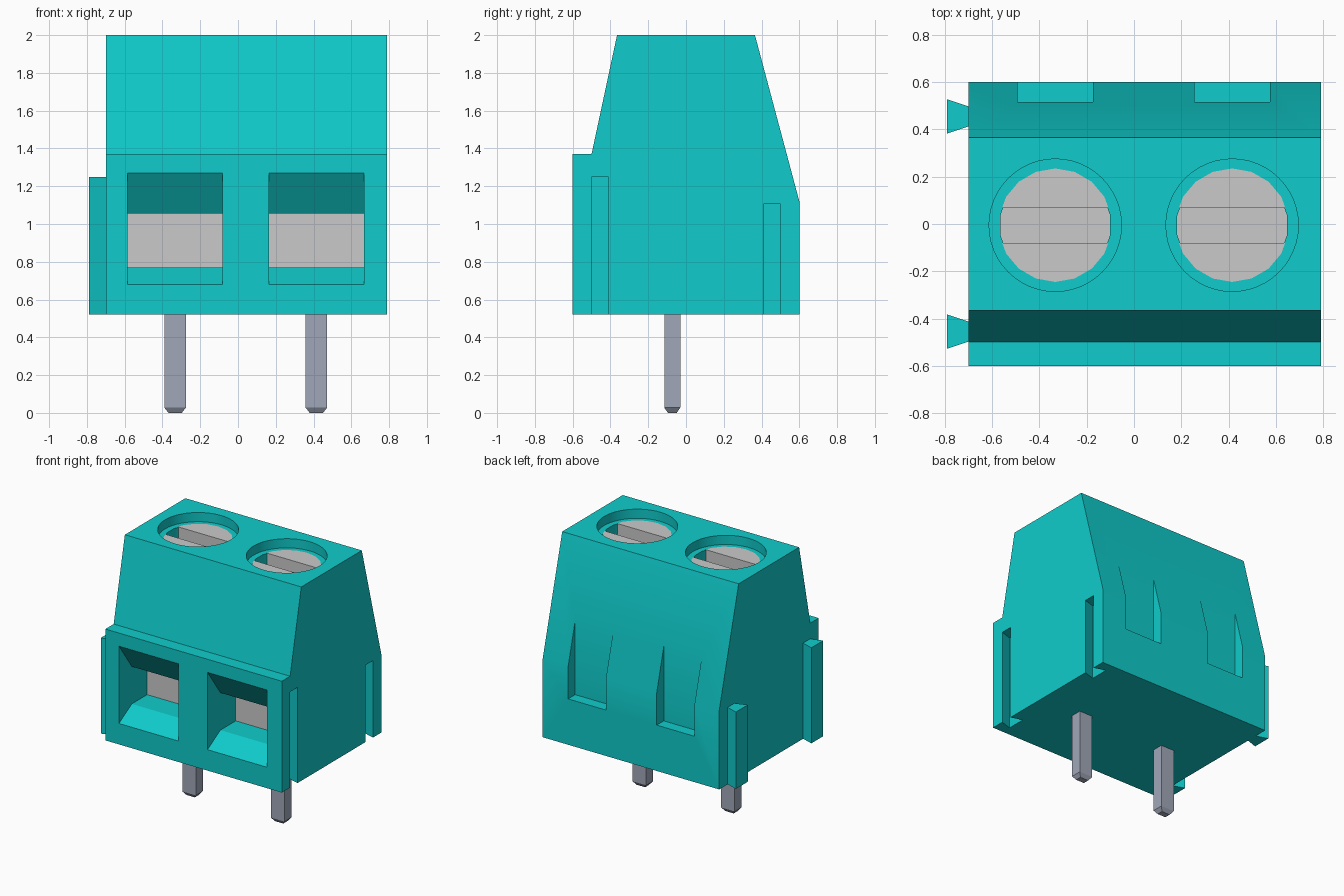
import bpy, bmesh, math
from mathutils import Vector

cube = bpy.data.objects.get("Cube")
if cube:
    bpy.data.objects.remove(cube, do_unlink=True)


def material(name, rgb, rough=0.5):
    m = bpy.data.materials.new(name)
    m.use_nodes = True
    m.diffuse_color = (*rgb, 1)
    node = next(n for n in m.node_tree.nodes if n.type == 'BSDF_PRINCIPLED')
    node.inputs["Base Color"].default_value = (*rgb, 1)
    node.inputs["Roughness"].default_value = rough
    return m


TEAL = material("teal plastic", (0.005, 0.60, 0.60))
STEEL = material("light steel", (0.59, 0.59, 0.59))
TIN = material("tinned pin", (0.35, 0.39, 0.48))


def prism(name, pts, axis, lo, hi, mat):
    """Extrude a 2D outline along x (points are y, z) or z (points are x, y)."""
    bm = bmesh.new()
    place = (lambda p: (lo, *p)) if axis == 'x' else (lambda p: (*p, lo))
    face = bm.faces.new([bm.verts.new(place(p)) for p in pts])
    top = bmesh.ops.extrude_face_region(bm, geom=[face])["geom"]
    step = Vector((hi - lo, 0, 0) if axis == 'x' else (0, 0, hi - lo))
    bmesh.ops.translate(bm, vec=step,
                        verts=[v for v in top if isinstance(v, bmesh.types.BMVert)])
    bmesh.ops.recalc_face_normals(bm, faces=bm.faces)
    mesh = bpy.data.meshes.new(name)
    bm.to_mesh(mesh)
    bm.free()
    ob = bpy.data.objects.new(name, mesh)
    bpy.context.collection.objects.link(ob)
    mesh.materials.append(mat)
    return ob


def rect(a0, a1, b0, b1):
    return [(a0, b0), (a1, b0), (a1, b1), (a0, b1)]


def ring(cx, cy, r, n):
    return [(cx + r * math.sin(math.tau * i / n), cy + r * math.cos(math.tau * i / n))
            for i in range(n)]


def select_only(ob):
    bpy.ops.object.select_all(action='DESELECT')
    ob.select_set(True)
    bpy.context.view_layer.objects.active = ob


def cut(ob, cutters):
    select_only(ob)
    for c in cutters:
        c.hide_render = True
        mod = ob.modifiers.new("cut", 'BOOLEAN')
        mod.operation = 'DIFFERENCE'
        mod.solver = 'EXACT'
        mod.object = c
        bpy.ops.object.modifier_apply(modifier=mod.name)
    for c in cutters:
        bpy.data.objects.remove(c, do_unlink=True)


X0, X1, BASE = -0.70, 0.79, 0.52
POLES = {"right": -0.333, "left": 0.415}
HOLE_Y, SEAT = -0.005, 1.93

# Housing: side outline extruded across the width
housing = prism("housing", [(-0.6, BASE), (0.6, BASE), (0.6, 1.12), (0.365, 2.0),
                            (-0.365, 2.0), (-0.5, 1.37), (-0.6, 1.37)], 'x', X0, X1, TEAL)

cutters = []
for side, cx in POLES.items():
    # Funnel-shaped wire entry
    cutters.append(prism("wire_entry_cutter",
                         [(-0.631, 0.662), (-0.6, 0.68), (-0.445, 0.77), (-0.24, 0.77),
                          (-0.24, 1.055), (-0.445, 1.055), (-0.6, 1.27), (-0.631, 1.313)],
                         'x', cx - 0.252, cx + 0.252, TEAL))
    # Screw hole with a ledge and a narrower pocket
    cutters.append(prism("screw_hole_cutter", ring(cx, HOLE_Y, 0.28, 48), 'z', SEAT, 2.1, TEAL))
    cutters.append(prism("screw_pocket_cutter", ring(cx, HOLE_Y, 0.236, 18), 'z', 1.80, 2.05, TEAL))
    # Rear pocket
    cutters.append(prism("rear_pocket_cutter", rect(cx - 0.16, cx + 0.16, 0.515, 0.7),
                         'z', 0.87, 1.7, TEAL))


def dovetail(x_neck, x_wide, y, neck=0.042, wide=0.072):
    return [(x_neck, y - neck), (x_wide, y - wide), (x_wide, y + wide), (x_neck, y + neck)]


# Interlocking slots on one side, matching tabs on the other
for place, y, top in (("front", -0.455, 1.25), ("rear", 0.455, 1.107)):
    cutters.append(prism(place + "_slot_cutter", dovetail(X1 + 0.03, X1 - 0.09, y, 0.035),
                         'z', BASE - 0.1, top, TEAL))
    prism(place + "_tab", dovetail(X0, X0 - 0.09, y), 'z', BASE, top, TEAL)

cut(housing, cutters)
select_only(housing)
bpy.ops.object.shade_smooth_by_angle(angle=math.radians(30))

for side, cx in POLES.items():
    # Slotted screw head
    screw = prism(side + "_screw", ring(cx, HOLE_Y, 0.24, 18), 'z', 1.76, SEAT + 0.003, STEEL)
    cut(screw, [prism("slot_cutter", rect(cx - 0.4, cx + 0.4, -0.08, 0.07),
                      'z', 1.84, 2.1, STEEL)])

    # Clamp plate at the back of the wire entry
    prism(side + "_clamp", rect(-0.26, -0.2, 0.76, 1.065), 'x', cx - 0.26, cx + 0.26, STEEL)

    # Solder pin with a tapered tip
    pin = prism(side + "_pin", rect(cx - 0.057, cx + 0.057, -0.115, -0.03),
                'z', 0.028, 0.6, TIN)
    bm = bmesh.new()
    bm.from_mesh(pin.data)
    bottom = min(bm.faces, key=lambda f: f.calc_center_median().z)
    tip = bmesh.ops.extrude_discrete_faces(bm, faces=[bottom])["faces"][0]
    mid = tip.calc_center_median()
    for v in tip.verts:
        v.co = (mid.x + (v.co.x - mid.x) * 0.62, mid.y + (v.co.y - mid.y) * 0.55, 0)
    bmesh.ops.recalc_face_normals(bm, faces=bm.faces)
    bm.to_mesh(pin.data)
    bm.free()
